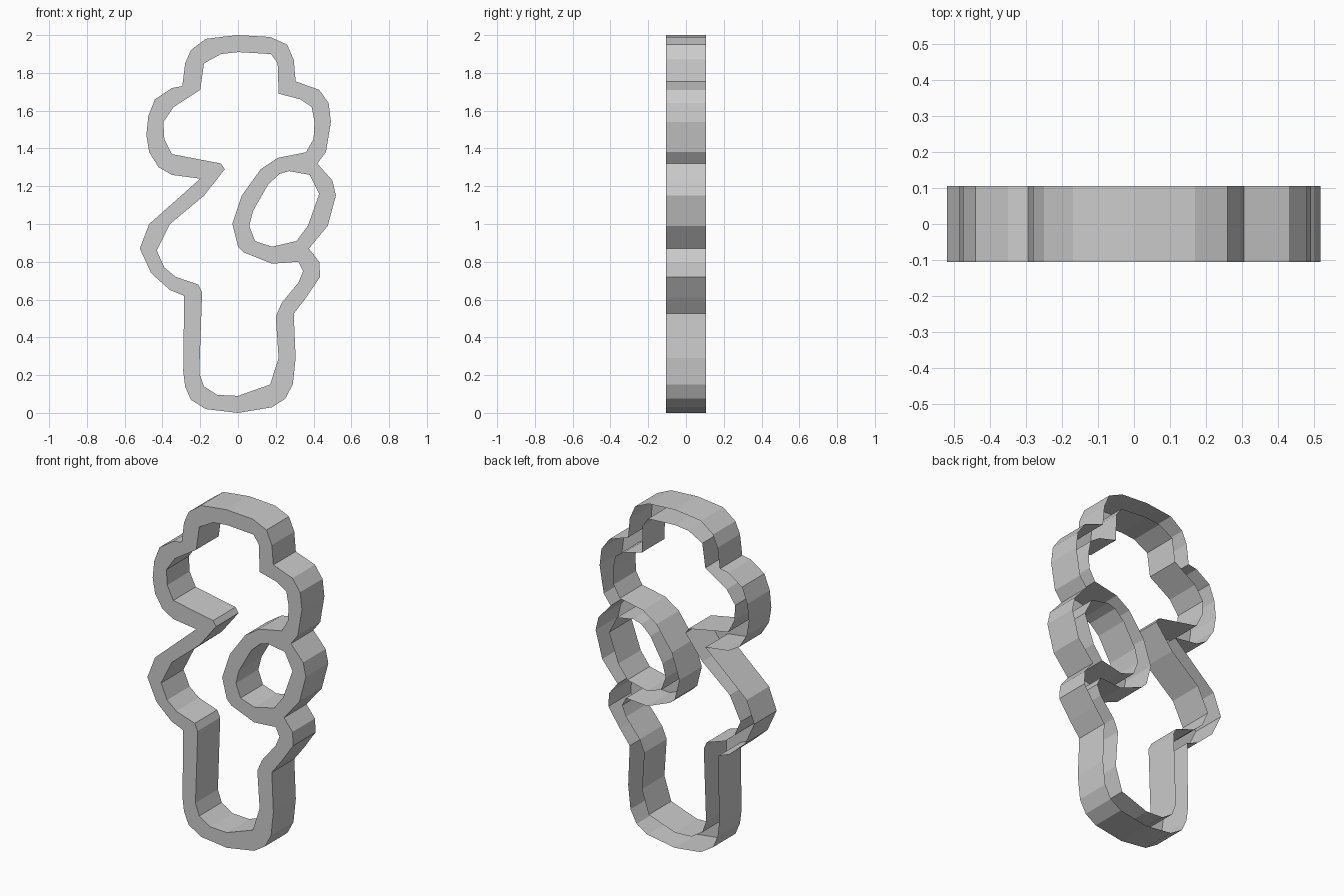
import bpy, bmesh

HALF = 0.105  # half of the band depth

# outer outline (x, z), from the top down the left side and back up the right
outer = [(0, 2), (-.09, 1.99), (-.17, 1.98), (-.25, 1.92), (-.28, 1.85), (-.295, 1.73),
         (-.35, 1.72), (-.44, 1.66), (-.475, 1.57), (-.485, 1.47), (-.47, 1.38),
         (-.42, 1.3), (-.35, 1.26), (-.2, 1.24), (-.47, 1), (-.52, .87), (-.46, .74),
         (-.36, .65), (-.285, .62), (-.29, .22), (-.28, .14), (-.25, .07), (-.17, .02),
         (0, 0), (.18, .03), (.25, .075), (.29, .15), (.305, .29), (.295, .525),
         (.36, .61), (.435, .72), (.43, .8), (.375, .87), (.475, .99), (.518, 1.15),
         (.5, 1.23), (.42, 1.32), (.465, 1.38), (.492, 1.54), (.48, 1.64), (.43, 1.71),
         (.305, 1.755), (.295, 1.87), (.26, 1.95), (.17, 1.99)]

# inner edge of the large opening
body_opening = [(0, 1.91), (.175, 1.9), (.21, 1.85), (.215, 1.69), (.33, 1.66), (.39, 1.62),
                (.405, 1.54), (.4, 1.45), (.36, 1.38), (.21, 1.35), (.12, 1.29), (.02, 1.15),
                (-.03, 1), (0, .88), (.03, .85), (.18, .79), (.32, .8), (.345, .75),
                (.32, .69), (.23, .58), (.2, .51), (.215, .29), (.17, .15), (0, .09),
                (-.11, .095), (-.18, .14), (-.205, .21), (-.19, .64), (-.21, .68), (-.33, .72),
                (-.39, .77), (-.43, .86), (-.36, 1), (-.18, 1.15), (-.07, 1.29), (-.09, 1.32),
                (-.35, 1.37), (-.39, 1.45), (-.395, 1.54), (-.34, 1.62), (-.2, 1.71),
                (-.18, 1.85), (-.09, 1.9)]

# inner edge of the oval loop
oval_opening = [(.27, 1.28), (.38, 1.26), (.43, 1.16), (.37, .99), (.31, .91), (.18, .88),
                (.09, .91), (.06, .99), (.08, 1.07), (.16, 1.21), (.22, 1.265)]


def oriented(pts, ccw):
    area = sum(a[0] * b[1] - b[0] * a[1] for a, b in zip(pts, pts[1:] + pts[:1]))
    return pts if (area > 0) == ccw else pts[::-1]


bm = bmesh.new()
rim_edges = []
for pts, ccw in ((outer, True), (body_opening, False), (oval_opening, False)):
    pts = oriented(pts, ccw)
    front = [bm.verts.new((x, -HALF, z)) for x, z in pts]
    back = [bm.verts.new((x, HALF, z)) for x, z in pts]
    # side walls, open at the back
    for i in range(len(pts)):
        j = (i + 1) % len(pts)
        bm.faces.new((front[j], front[i], back[i], back[j]))
        rim_edges.append(bm.edges.get((front[i], front[j])))

# flat front rim between the outlines
cap = bmesh.ops.triangle_fill(bm, edges=rim_edges, use_beauty=True, normal=(0, -1, 0))
for f in cap["geom"]:
    if isinstance(f, bmesh.types.BMFace):
        f.normal_update()
        if f.normal.y > 0:
            f.normal_flip()

mesh = bpy.data.meshes.new("outline_cutter")
bm.to_mesh(mesh)
bm.free()
bpy.context.collection.objects.link(bpy.data.objects.new("outline_cutter", mesh))
